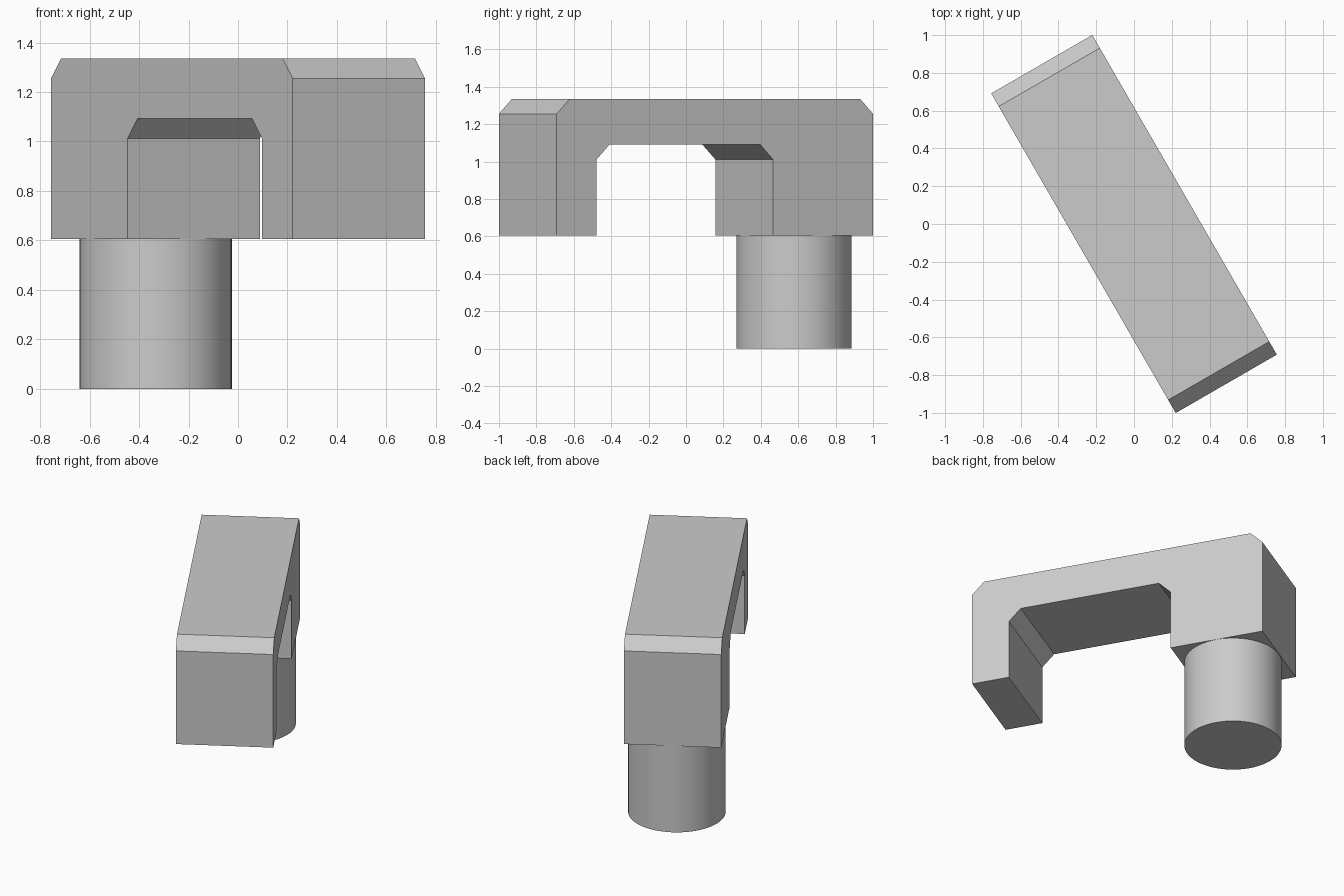
import bpy, bmesh, math
from mathutils import Matrix

cube = bpy.data.objects.get("Cube")
if cube:
    bpy.data.objects.remove(cube, do_unlink=True)

# Single grey material
grey = bpy.data.materials.new("light_grey")
grey.use_nodes = True
colour = (0.6, 0.6, 0.6, 1)
grey.diffuse_color = colour
grey.node_tree.nodes["Principled BSDF"].inputs["Base Color"].default_value = colour

TURN = Matrix.Rotation(math.radians(30), 4, "Z")
HALF_LEN, HALF_WID = 0.977, 0.309
TOP, BASE, BEVEL = 1.335, 0.605, 0.08
GAP_FRONT, GAP_BACK, GAP_TOP = -0.73, 0.359, 1.092


def add_object(name, bm):
    bmesh.ops.recalc_face_normals(bm, faces=bm.faces)
    bm.transform(TURN)
    mesh = bpy.data.meshes.new(name)
    bm.to_mesh(mesh)
    bm.free()
    mesh.materials.append(grey)
    obj = bpy.data.objects.new(name, mesh)
    bpy.context.collection.objects.link(obj)
    return obj


# Bridge body: chamfered arch profile extruded across its width
profile = [
    (-HALF_LEN, BASE), (-HALF_LEN, TOP - BEVEL), (-HALF_LEN + BEVEL, TOP),
    (HALF_LEN - BEVEL, TOP), (HALF_LEN, TOP - BEVEL), (HALF_LEN, BASE),
    (GAP_BACK, BASE), (GAP_BACK, GAP_TOP - BEVEL), (GAP_BACK - BEVEL, GAP_TOP),
    (GAP_FRONT + BEVEL, GAP_TOP), (GAP_FRONT, GAP_TOP - BEVEL), (GAP_FRONT, BASE),
]
bm = bmesh.new()
face = bm.faces.new([bm.verts.new((-HALF_WID, y, z)) for y, z in profile])
side = bmesh.ops.extrude_face_region(bm, geom=[face])["geom"]
bmesh.ops.translate(bm, vec=(2 * HALF_WID, 0, 0),
                    verts=[v for v in side if isinstance(v, bmesh.types.BMVert)])
add_object("bridge_body", bm)

# Round post under the back leg
bm = bmesh.new()
bmesh.ops.create_cone(bm, cap_ends=True, segments=64, radius1=0.308, radius2=0.308,
                      depth=BASE, matrix=Matrix.Translation((0, 0.666, BASE / 2)))
post = add_object("round_post", bm)
bpy.ops.object.select_all(action="DESELECT")
post.select_set(True)
bpy.context.view_layer.objects.active = post
bpy.ops.object.shade_smooth_by_angle(angle=math.radians(35))
